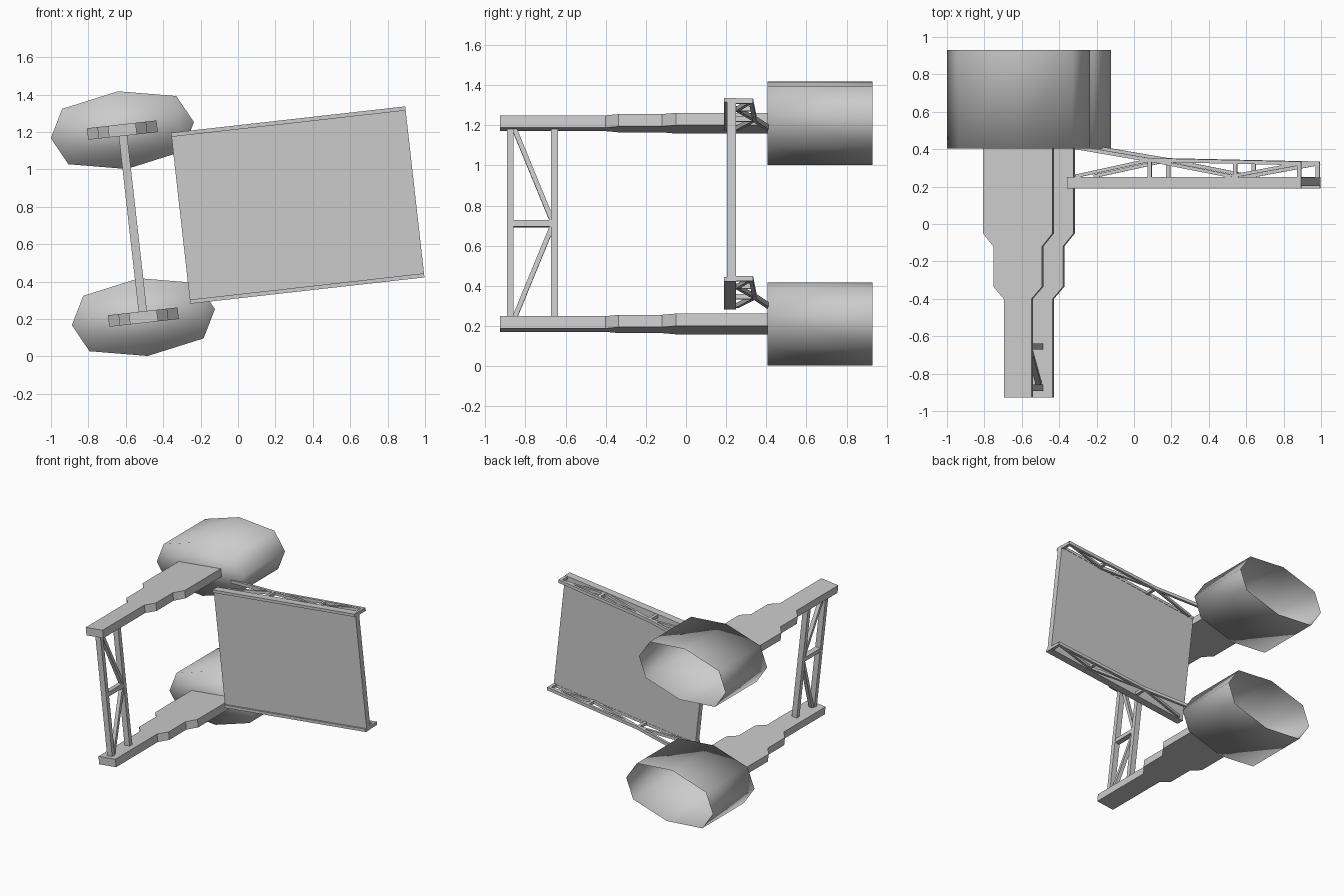
import bpy, bmesh, math
from mathutils import Matrix, Vector

cube = bpy.data.objects.get("Cube")
if cube:
    bpy.data.objects.remove(cube)

# The whole assembly leans about the y axis; parts are built upright in this frame
FRAME = Matrix.Translation((-0.562, 0, 0.71)) @ Matrix.Rotation(math.radians(-6.42), 4, 'Y')

grey = bpy.data.materials.new("light_grey")
grey.use_nodes = True
grey.diffuse_color = (0.6, 0.6, 0.6, 1)
grey.node_tree.nodes["Principled BSDF"].inputs["Base Color"].default_value = (0.6, 0.6, 0.6, 1)


def finish(name, bm, smooth=False):
    bmesh.ops.recalc_face_normals(bm, faces=bm.faces)
    for f in bm.faces:
        f.smooth = smooth
    mesh = bpy.data.meshes.new(name)
    bm.to_mesh(mesh)
    bm.free()
    mesh.materials.append(grey)
    obj = bpy.data.objects.new(name, mesh)
    bpy.context.collection.objects.link(obj)
    obj.matrix_world = FRAME
    return obj


def box(name, lo, hi):
    lo, hi = Vector(lo), Vector(hi)
    bm = bmesh.new()
    bmesh.ops.create_cube(bm, size=1)
    bmesh.ops.scale(bm, vec=hi - lo, verts=bm.verts)
    bmesh.ops.translate(bm, vec=(lo + hi) / 2, verts=bm.verts)
    return finish(name, bm)


def bar(name, p, q, wide, deep):
    """Rectangular bar from p to q; wide is measured across the plane normal to y or x."""
    p, q = Vector(p), Vector(q)
    d = q - p
    bm = bmesh.new()
    bmesh.ops.create_cube(bm, size=1)
    bmesh.ops.scale(bm, vec=(wide, deep, d.length), verts=bm.verts)
    z = d.normalized()
    x = Vector((1, 0, 0)) if abs(z.x) < 0.01 else Vector((0, 0, 1))
    turn = Matrix((x, z.cross(x), z)).transposed().to_4x4()
    bmesh.ops.transform(bm, matrix=Matrix.Translation((p + q) / 2) @ turn, verts=bm.verts)
    return finish(name, bm)


# Half outline of the stepped arm: (half width, y)
ARM = [(0.075, -0.927), (0.075, -0.40), (0.131, -0.335), (0.131, -0.12),
       (0.187, -0.05), (0.187, 0.41)]
# Half outline of the eight-sided pod
POD = [(-0.385, 0), (-0.307, 0.149), (0, 0.209), (0.307, 0.149)]

for side, label in ((1, "upper"), (-1, "lower")):
    level = 0.503 * side

    # Stepped arm
    bm = bmesh.new()
    outline = ARM + [(-w, y) for w, y in reversed(ARM)]
    face = bm.faces.new([bm.verts.new((w, y, level - 0.031)) for w, y in outline])
    new = bmesh.ops.extrude_face_region(bm, geom=[face])["geom"]
    bmesh.ops.translate(bm, vec=(0, 0, 0.062),
                        verts=[v for v in new if isinstance(v, bmesh.types.BMVert)])
    finish(label + "_arm", bm)

    # Pod: closed in front, open at the back
    bm = bmesh.new()
    ring = POD + [(-u, -v) for u, v in POD]
    front = [bm.verts.new((u, 0.405, level + v)) for u, v in ring]
    back = [bm.verts.new((u, 0.93, level + v)) for u, v in ring]
    bm.faces.new(front)
    for i in range(len(ring)):
        j = (i + 1) % len(ring)
        bm.faces.new((front[i], front[j], back[j], back[i]))
    finish(label + "_pod", bm, smooth=True)

    # Panel edge rail
    edges = sorted((0.438 * side, 0.46 * side))
    box(label + "_rail", (0.257, 0.19, edges[0]), (1.517, 0.25, edges[1]))

    # Truss behind the panel, reaching to the pod
    h = 0.445 * side
    root, knee, tip = (0.27, 0.415, h), (0.70, 0.342, h), (1.515, 0.324, h)
    middle = (1.16, 0.333, h)
    bar(label + "_truss_root", root, knee, 0.025, 0.02)
    bar(label + "_truss_chord", knee, tip, 0.025, 0.02)
    for i, (u, y, _) in enumerate((knee, middle, (1.505, 0.324, h))):
        bar(f"{label}_truss_post_{i + 1}", (u, 0.24, h), (u, y, h), 0.022, 0.025)
    foot = (1.14, 0.255, h)
    for i, (p, q) in enumerate((((0.30, 0.255, h), knee), (knee, foot), (foot, tip))):
        bar(f"{label}_truss_brace_{i + 1}", p, q, 0.022, 0.018)

    # Diagonal brace of the front frame
    bar(label + "_frame_brace", (0, -0.855, 0.475 * side), (0, -0.665, 0.01 * side), 0.03, 0.024)

# Panel
box("panel", (0.257, 0.203, -0.44), (1.517, 0.248, 0.44))

# Front frame joining the arms
for name, y in (("front_strut", -0.875), ("rear_strut", -0.655)):
    bar(name, (0, y, -0.48), (0, y, 0.48), 0.045, 0.034)
bar("frame_crossbar", (0, -0.875, 0), (0, -0.655, 0), 0.04, 0.034)
